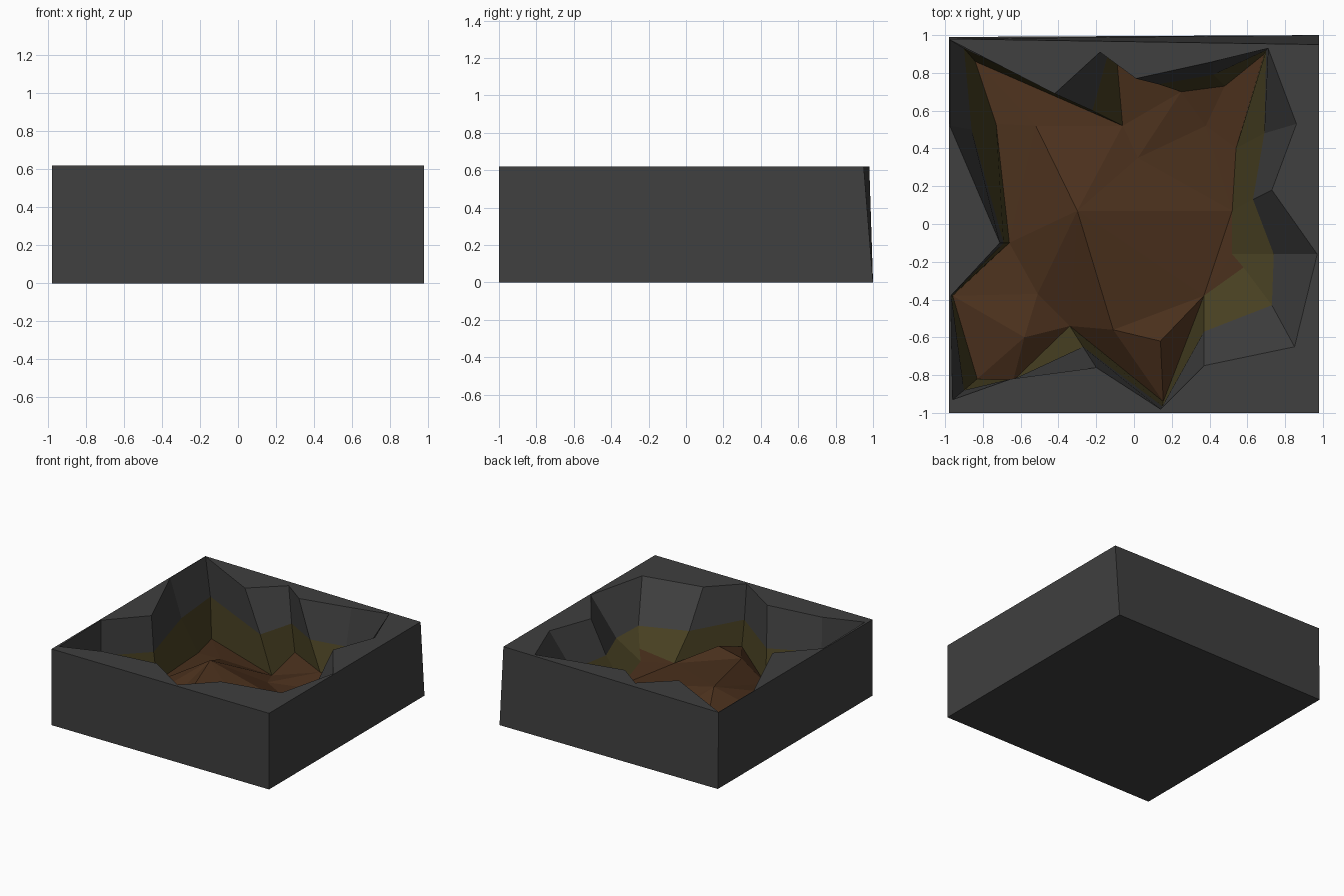
import bpy, bmesh
from mathutils import Vector
from mathutils.geometry import delaunay_2d_cdt

if "Cube" in bpy.data.objects:
    bpy.data.objects.remove(bpy.data.objects["Cube"])

TOP, MID = 0.62, 0.33

# Pit wall spokes, clockwise: rim x,y / middle x,y / foot x,y,z
SPOKES = [
    (-.975, .975, -.90, .93, -.84, .86, .03),
    (-.42, .69, -.22, .60, -.06, .52, .07),
    (-.18, .91, -.14, .89, -.09, .86, .12),
    (.01, .77, .13, .74, .25, .70, .11),
    (.42, .86, .42, .79, .48, .73, .10),
    (.71, .93, .70, .92, .69, .90, .15),
    (.86, .53, .69, .48, .54, .40, .10),
    (.73, .18, .63, .13, .52, .07, .10),
    (.97, -.16, .74, -.16, .52, -.16, .20),
    (.85, -.65, .73, -.43, .58, -.23, .26),
    (.37, -.75, .37, -.57, .37, -.38, .14),
    (.14, -.98, .15, -.965, .155, -.94, .12),
    (-.20, -.76, -.27, -.65, -.34, -.54, .10),
    (-.65, -.82, -.645, -.825, -.64, -.83, .10),
    (-.96, -.93, -.90, -.88, -.83, -.82, .10),
    (-.97, -.38, -.967, -.38, -.96, -.38, .10),
    (-.71, -.10, -.69, -.10, -.66, -.10, .10),
    (-.975, .52, -.86, .50, -.73, .53, .07),
]
# Humps on the pit floor
HUMPS = [(-.52, .52, .08), (.02, .35, .10), (-.30, .07, .30), (.38, .52, .07),
         (.14, -.62, .25), (-.11, -.56, .24), (-.58, -.60, .19), (-.51, -.37, .14)]


def material(name, r, g, b):
    m = bpy.data.materials.new(name)
    m.diffuse_color = (r, g, b, 1)
    m.use_nodes = True
    m.node_tree.nodes["Principled BSDF"].inputs["Base Color"].default_value = m.diffuse_color
    return m


bm = bmesh.new()
n = len(SPOKES)
rim = [bm.verts.new((s[0], s[1], TOP)) for s in SPOKES]
mid = [bm.verts.new((s[2], s[3], MID)) for s in SPOKES]
foot = [bm.verts.new(s[4:7]) for s in SPOKES]
humps = [bm.verts.new(h) for h in HUMPS]


def fill(verts, ring_size, inside, edges=(), mat=0):
    """Triangulate in plan, either inside or outside the first ring."""
    ring = list(range(ring_size))[::-1]
    pts = [Vector((v.co.x, v.co.y)) for v in verts]
    _, _, tris, ov, _, of = delaunay_2d_cdt(pts, list(edges), [ring], 0, 1e-6)
    for tri, origin in zip(tris, of):
        if bool(origin) == inside:
            f = bm.faces.new([verts[ov[i][0]] for i in tri])
            f.material_index = mat


def band(upper, lower, mat):
    for i in range(n):
        j = (i + 1) % n
        f = bm.faces.new((upper[i], upper[j], lower[j], lower[i]))
        f.material_index = mat


# Pit walls and floor
band(rim, mid, 0)
band(mid, foot, 1)
fill(foot + humps, n, True, [(n + 2, 7), (n + 4, n + 5), (n, 1), (n + 2, n + 1), (n + 7, 15)], 2)

# Block: top surround, sides and base
top = [bm.verts.new((x, y, TOP)) for x, y in ((-.98, -1), (.98, -1), (.98, .95), (-.98, .98))]
base = [bm.verts.new((x, y, 0)) for x, y in ((-.98, -1), (.98, -1), (.98, 1), (-.98, .99))]
fill(rim + top, n, False)
for i in range(4):
    j = (i + 1) % 4
    bm.faces.new((base[i], base[j], top[j], top[i]))
bm.faces.new(base[::-1])
bmesh.ops.recalc_face_normals(bm, faces=bm.faces)

mesh = bpy.data.meshes.new("rock_pit_block")
bm.to_mesh(mesh)
bm.free()
for m in (material("dark_rock", .05, .05, .05),
          material("olive_soil", .065, .052, .016),
          material("brown_soil", .07, .03, .012)):
    mesh.materials.append(m)
bpy.context.collection.objects.link(bpy.data.objects.new("rock_pit_block", mesh))
